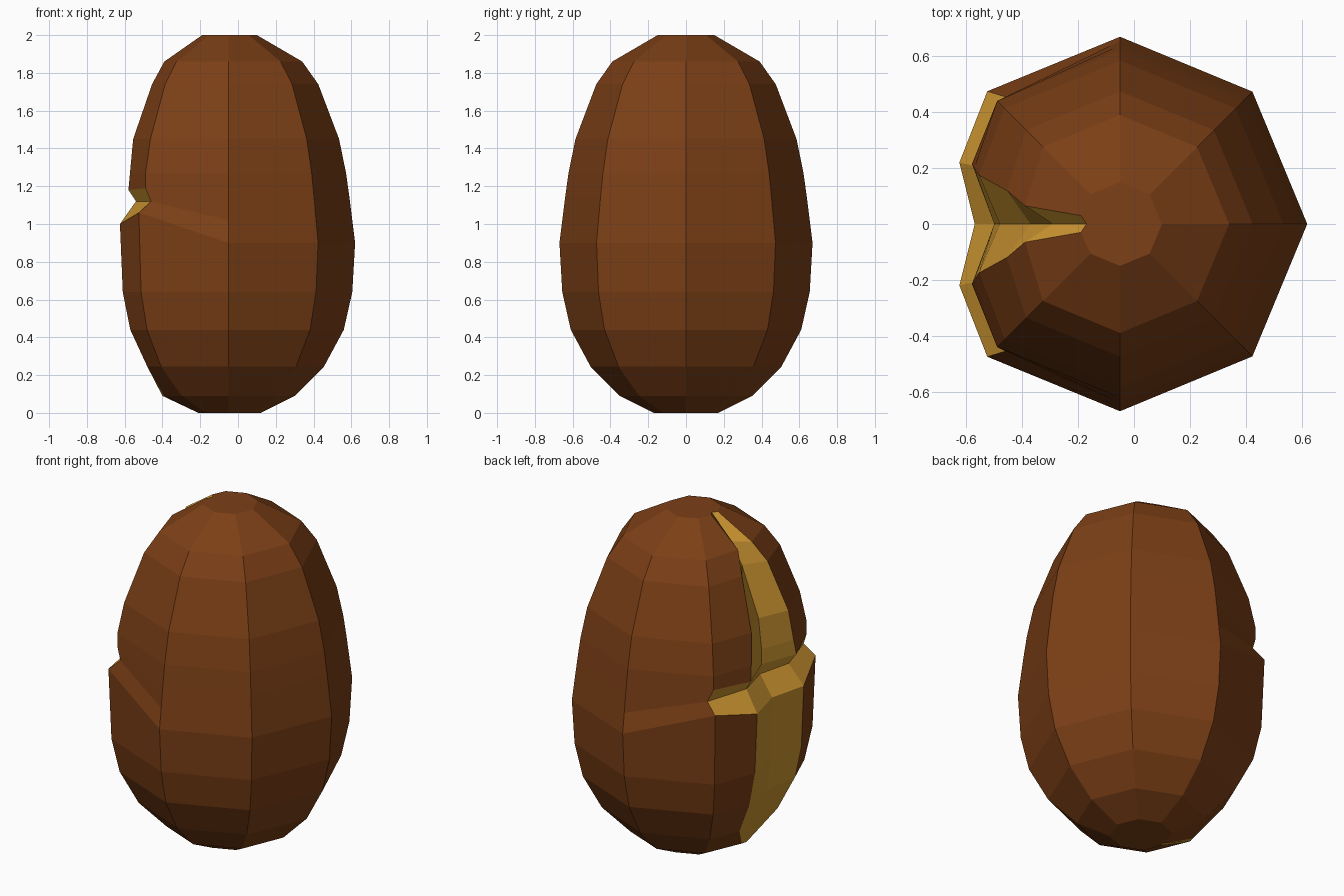
import bpy, bmesh
from math import cos, sin, pi

if "Cube" in bpy.data.objects:
    bpy.data.objects.remove(bpy.data.objects["Cube"])

AXIS = -0.05  # x of the pod's vertical axis


def material(name, color):
    m = bpy.data.materials.new(name)
    m.diffuse_color = color
    m.use_nodes = True
    m.node_tree.nodes["Principled BSDF"].inputs["Base Color"].default_value = m.diffuse_color
    return m


shell = material("brown_shell", (0.2, 0.05, 0.008, 1))
inside = material("golden_inside", (0.6, 0.3, 0.03, 1))

# Rows: height, shell radius, groove lip (x, y), groove centre x
rows = [
    (0.00, 0.17, -0.21, 0.015, -0.20),
    (0.09, 0.35, -0.39, 0.03, -0.40),
    (0.245, 0.505, -0.48, 0.18, -0.47),
    (0.44, 0.61, -0.57, 0.215, -0.535),
    (0.64, 0.655, -0.61, 0.22, -0.56),
    (0.90, 0.67, -0.625, 0.22, -0.57),   # lower lip of the crack
    (1.02, 0.655, -0.54, 0.20, -0.49),   # bottom of the crack
    (1.14, 0.64, -0.58, 0.215, -0.50),   # upper lip of the crack
    (1.27, 0.622, -0.572, 0.20, -0.50),
    (1.45, 0.585, -0.555, 0.175, -0.48),
    (1.74, 0.475, -0.455, 0.12, -0.37),
    (1.86, 0.39, -0.39, 0.065, -0.29),
    (2.00, 0.15, -0.19, 0.03, -0.17),
]
# The crack: row -> (corner x, corner y, corner z, groove z)
crack = {5: (-0.525, 0.475, 1.06, 1.00),
         6: (-0.46, 0.455, 1.12, 1.12),
         7: (-0.49, 0.44, 1.19, 1.18)}

bm = bmesh.new()
rings = []
for i, (z, r, lx, ly, cx) in enumerate(rows):
    half = [(AXIS + r * cos(k * pi / 4), r * sin(k * pi / 4), z) for k in range(4)]
    gz = z
    if i in crack:
        x, y, cz, gz = crack[i]
        half[3] = (x, y, cz)
    half.append((lx, ly, gz))
    # mirror the half ring across y
    ring = half + [(cx, 0, gz)] + [(x, -y, h) for x, y, h in half[:0:-1]]
    rings.append([bm.verts.new(p) for p in ring])

# Skin between rings; groove and crack faces are golden
n = len(rings[0])
for i, (a, b) in enumerate(zip(rings, rings[1:])):
    for k in range(n):
        j = (k + 1) % n
        f = bm.faces.new((a[k], a[j], b[j], b[k]))
        groove = k in (4, 5)
        split = i in (5, 6) and 3 <= k <= 6
        f.material_index = int(groove or split)

# Top and bottom caps
bm.faces.new(rings[0][::-1])
bm.faces.new(rings[-1])
bmesh.ops.recalc_face_normals(bm, faces=bm.faces)

mesh = bpy.data.meshes.new("cracked_pod")
bm.to_mesh(mesh)
bm.free()
mesh.materials.append(shell)
mesh.materials.append(inside)
pod = bpy.data.objects.new("cracked_pod", mesh)
bpy.context.collection.objects.link(pod)
